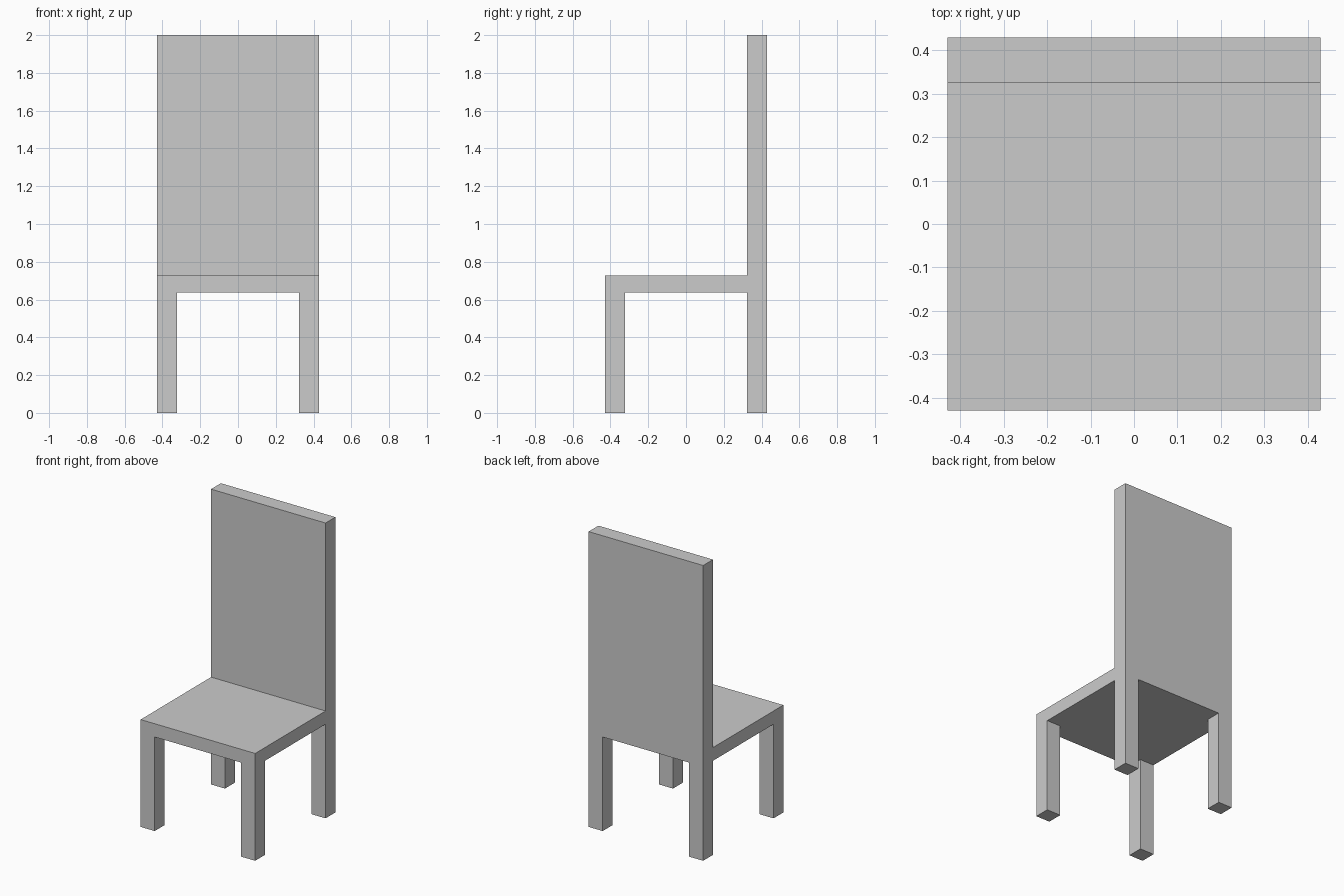
import bpy

if "Cube" in bpy.data.objects:
    bpy.data.objects.remove(bpy.data.objects["Cube"])

HALF = 0.429        # half width and depth of the seat
POST = 0.105        # thickness of legs and backrest
SEAT_BOTTOM, SEAT_TOP, HEIGHT = 0.637, 0.727, 2.0


def box(name, low, high):
    """Add a box spanning two opposite corners."""
    centre = [(a + b) / 2 for a, b in zip(low, high)]
    bpy.ops.mesh.primitive_cube_add(size=1, location=centre)
    obj = bpy.context.object
    obj.name = name
    obj.scale = [b - a for a, b in zip(low, high)]
    bpy.ops.object.transform_apply(location=False, rotation=False, scale=True)
    return obj


# Seat slab
box("seat", (-HALF, -HALF, SEAT_BOTTOM), (HALF, HALF, SEAT_TOP))

# Tall backrest, flush with the rear edge of the seat
box("backrest", (-HALF, HALF - POST, SEAT_TOP), (HALF, HALF, HEIGHT))

# Four square legs, flush with the seat corners
inset = HALF - POST / 2
for depth, sy in (("front", -1), ("back", 1)):
    for side, sx in (("left", -1), ("right", 1)):
        x, y = sx * inset, sy * inset
        box(f"{depth}_{side}_leg",
            (x - POST / 2, y - POST / 2, 0),
            (x + POST / 2, y + POST / 2, SEAT_BOTTOM))
